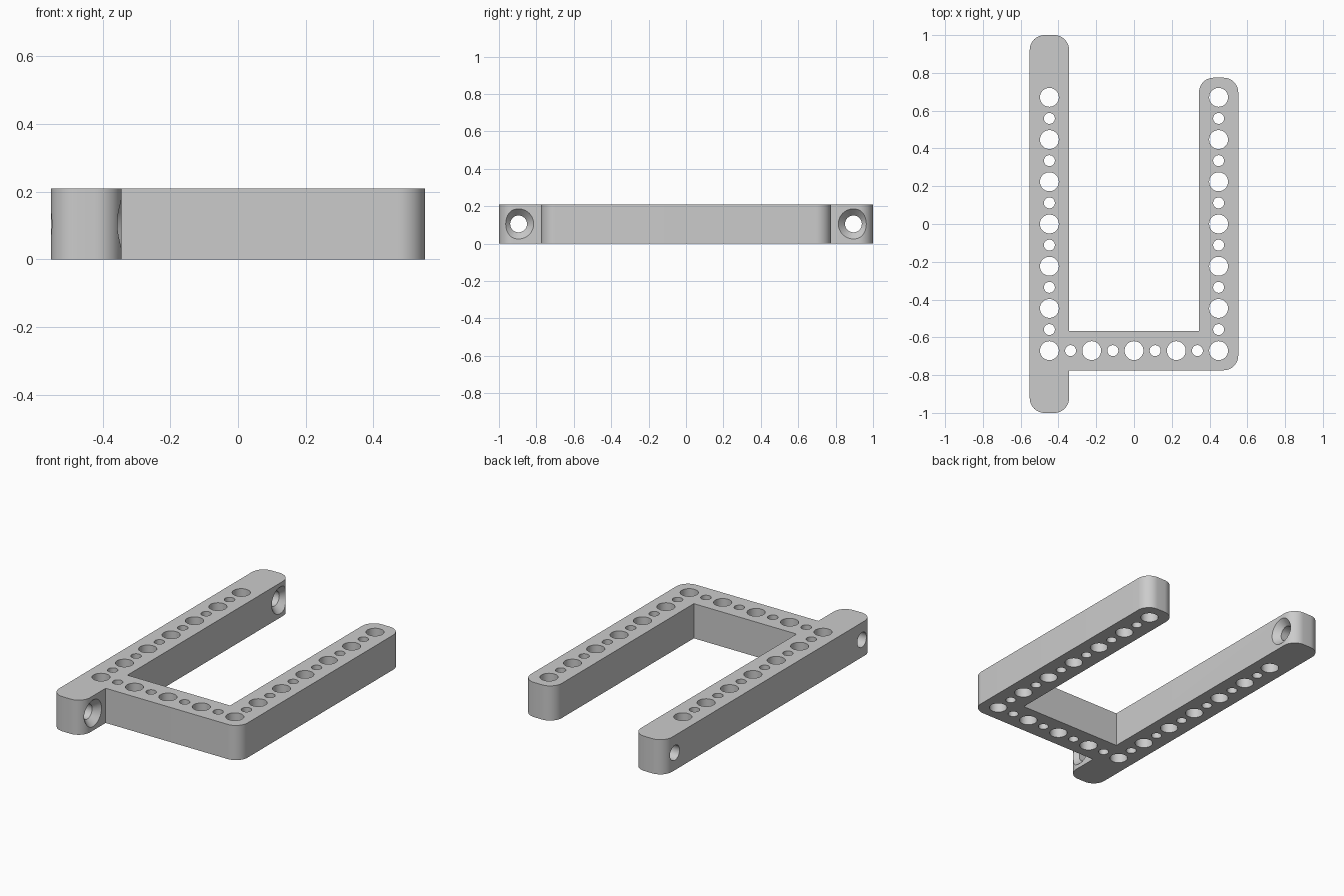
import bpy, bmesh, math
from mathutils import Vector, Matrix

if "Cube" in bpy.data.objects:
    bpy.data.objects.remove(bpy.data.objects["Cube"])

HEIGHT = 0.21
PITCH = 0.2235
BAR_X = 0.448          # centre line of the side bars
HALF = 0.104           # half width of every bar
ROUND = 0.078          # corner radius


def rounded_outline(corners, steps=12):
    """Corners are (x, y, radius); returns the outline with right angles filleted."""
    pts = []
    for i, (x, y, r) in enumerate(corners):
        p = Vector((x, y))
        if r == 0:
            pts.append(p)
            continue
        a = (Vector(corners[i - 1][:2]) - p).normalized()
        b = (Vector(corners[(i + 1) % len(corners)][:2]) - p).normalized()
        centre = p + (a + b) * r
        for s in range(steps + 1):
            t = s / steps * math.pi / 2
            pts.append(centre - b * r * math.cos(t) - a * r * math.sin(t))
    return pts


def finish(bm, name):
    bmesh.ops.recalc_face_normals(bm, faces=bm.faces[:])
    mesh = bpy.data.meshes.new(name)
    bm.to_mesh(mesh)
    bm.free()
    obj = bpy.data.objects.new(name, mesh)
    bpy.context.collection.objects.link(obj)
    return obj


def add_tube(bm, place, r1, r2, depth):
    bmesh.ops.create_cone(bm, cap_ends=True, segments=40, radius1=r1,
                          radius2=r2, depth=depth, matrix=place)


def cut(target, cutter):
    mod = target.modifiers.new("holes", 'BOOLEAN')
    mod.operation = 'DIFFERENCE'
    mod.solver = 'EXACT'
    mod.object = cutter
    bpy.context.view_layer.objects.active = target
    bpy.ops.object.modifier_apply(modifier=mod.name)
    bpy.data.objects.remove(cutter)


# U-shaped frame: long left bar, cross bar, shorter right bar
xi, xo = BAR_X - HALF, BAR_X + HALF
yc = -3 * PITCH
R = ROUND
corners = [
    (-xo, -1, R), (-xi, -1, R), (-xi, yc - HALF, 0), (xo, yc - HALF, R),
    (xo, -yc + HALF, R), (xi, -yc + HALF, R), (xi, yc + HALF, 0),
    (-xi, yc + HALF, 0), (-xi, 1, R), (-xo, 1, R),
]
bm = bmesh.new()
base = bm.faces.new([bm.verts.new((p.x, p.y, 0)) for p in rounded_outline(corners)])
top = bmesh.ops.extrude_face_region(bm, geom=[base])
bmesh.ops.translate(bm, vec=(0, 0, HEIGHT),
                    verts=[v for v in top["geom"] if isinstance(v, bmesh.types.BMVert)])
frame = finish(bm, "mounting_frame")

# Vertical holes, alternating large and small along each bar
spots = {}
for i in range(-6, 7):
    for side in (-1, 1):
        spots[(side * 4, i)] = (side * BAR_X, i * PITCH / 2, 0.05 if i % 2 == 0 else 0.029)
for i in range(-3, 4):
    spots[(i, -6)] = (i * BAR_X / 4, yc, 0.05 if i % 2 == 0 else 0.029)
bm = bmesh.new()
for x, y, r in spots.values():
    add_tube(bm, Matrix.Translation((x, y, HEIGHT / 2)), r, r, HEIGHT + 0.1)
cut(frame, finish(bm, "vertical_hole_cutter"))

# Countersunk screw holes through the ends of the long bar
sideways = Matrix.Rotation(math.pi / 2, 4, 'Y')
for y in (-0.895, 0.895):
    bm = bmesh.new()
    add_tube(bm, Matrix.Translation((-BAR_X, y, HEIGHT / 2)) @ sideways, 0.045, 0.045, 0.4)
    cut(frame, finish(bm, "screw_hole_cutter"))
    bm = bmesh.new()
    # cone continues a little past the face
    add_tube(bm, Matrix.Translation((-xi - 0.015, y, HEIGHT / 2)) @ sideways,
             0.043, 0.09, 0.05)
    cut(frame, finish(bm, "countersink_cutter"))

# Plain grey finish
grey = bpy.data.materials.new("grey")
grey.diffuse_color = (0.6, 0.6, 0.6, 1)
grey.use_nodes = True
grey.node_tree.nodes["Principled BSDF"].inputs["Base Color"].default_value = grey.diffuse_color
frame.data.materials.clear()
frame.data.materials.append(grey)
for poly in frame.data.polygons:
    poly.material_index = 0

bpy.ops.object.select_all(action='DESELECT')
frame.select_set(True)
bpy.context.view_layer.objects.active = frame
bpy.ops.object.shade_smooth_by_angle(angle=math.radians(30))
